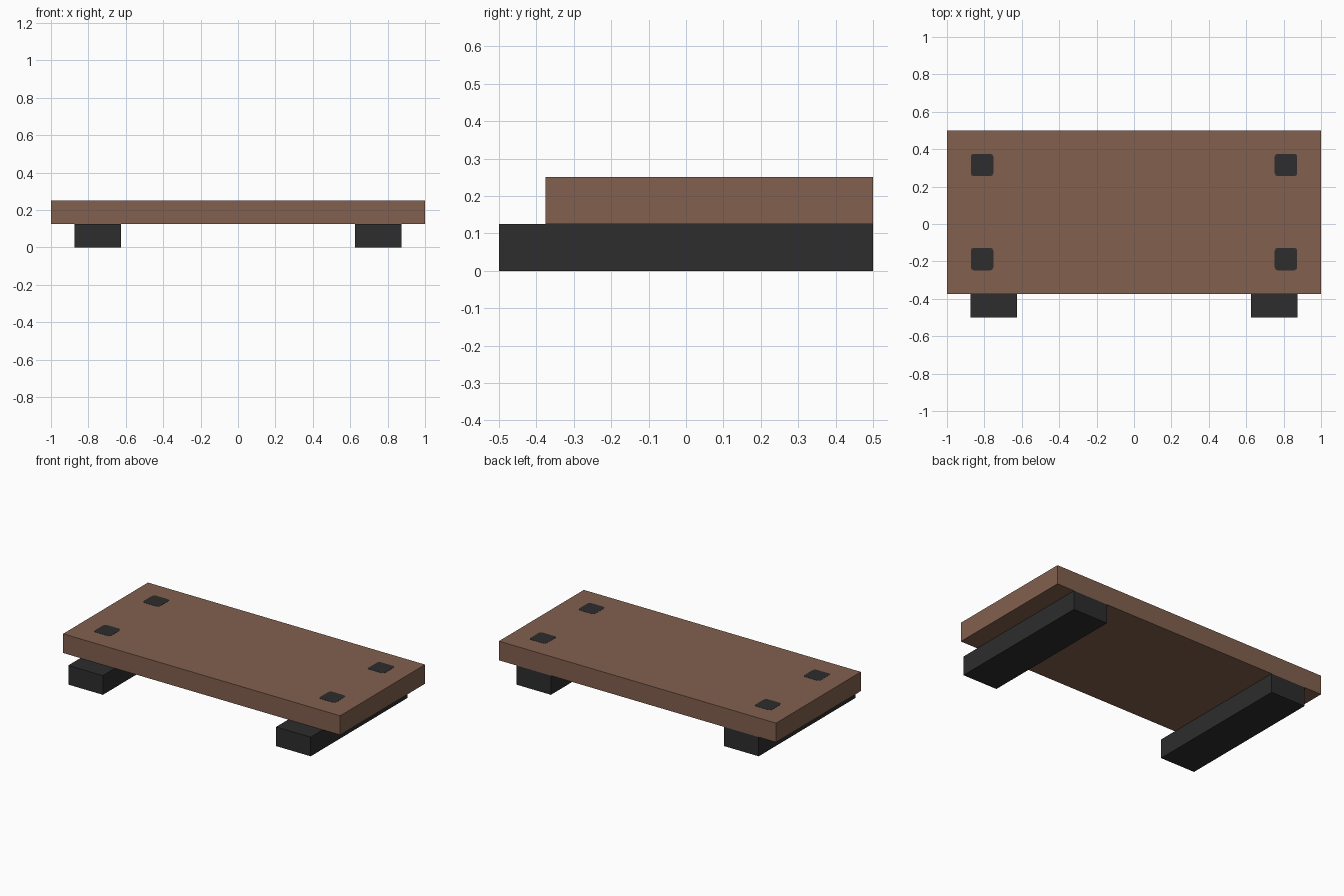
import bpy, bmesh

cube = bpy.data.objects.get("Cube")
if cube:
    bpy.data.objects.remove(cube, do_unlink=True)


def material(name, rgb):
    m = bpy.data.materials.new(name)
    m.use_nodes = True
    m.diffuse_color = (*rgb, 1)
    bsdf = m.node_tree.nodes["Principled BSDF"]
    bsdf.inputs["Base Color"].default_value = (*rgb, 1)
    bsdf.inputs["Roughness"].default_value = 0.8
    return m


def box(name, lo, hi, mat, corner=0):
    """Box between two corners; corner rounds the vertical edges."""
    size = [b - a for a, b in zip(lo, hi)]
    bm = bmesh.new()
    bmesh.ops.create_cube(bm, size=1)
    bmesh.ops.scale(bm, vec=size, verts=bm.verts)
    if corner:
        upright = [e for e in bm.edges
                   if abs(e.verts[0].co.z - e.verts[1].co.z) > size[2] / 2]
        bmesh.ops.bevel(bm, geom=upright, offset=corner, segments=2,
                        profile=0.5, affect='EDGES')
    mesh = bpy.data.meshes.new(name)
    bm.to_mesh(mesh)
    bm.free()
    mesh.materials.append(mat)
    obj = bpy.data.objects.new(name, mesh)
    obj.location = [(a + b) / 2 for a, b in zip(lo, hi)]
    bpy.context.collection.objects.link(obj)
    return obj


wood = material("brown wood", (0.223, 0.117, 0.076))
dark = material("dark grey", (0.026, 0.026, 0.026))

# Board
box("board", (-1, -0.375, 0.125), (1, 0.5, 0.25), wood)

for side, s in (("left", 1), ("right", -1)):
    # Runner under each end of the board
    x = 0.75 * s
    box(f"{side}_runner", (x - 0.125, -0.5, 0), (x + 0.125, 0.5, 0.125), dark)
    # Fastener heads, nearly flush with the board top
    x = 0.8125 * s
    for end, y in (("front", -0.1875), ("back", 0.3155)):
        box(f"{side}_{end}_bolt_head", (x - 0.06, y - 0.06, 0.247),
            (x + 0.06, y + 0.06, 0.251), dark, corner=0.015)
